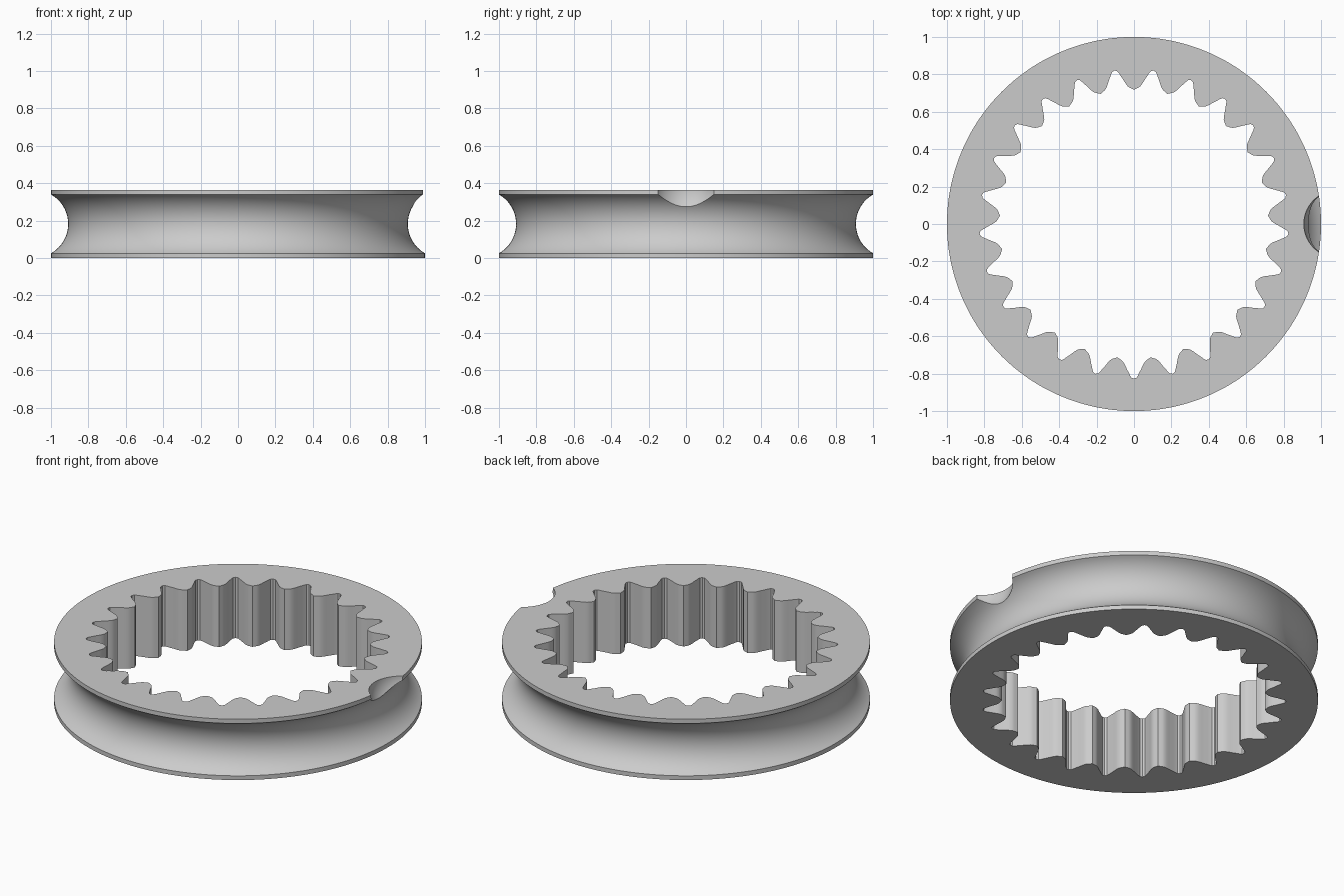
import bpy, bmesh, math

if "Cube" in bpy.data.objects:
    bpy.data.objects.remove(bpy.data.objects["Cube"])

TEETH = 25
PITCH = 2 * math.pi / TEETH
HEIGHT = 0.365
RIM = 0.022          # thickness of each flat rim band
GROOVE_R = 0.18      # radius of the concave outer groove
GROOVE_DEPTH = 0.092

grey = bpy.data.materials.new("plain_grey")
grey.diffuse_color = (0.6, 0.6, 0.6, 1)
grey.use_nodes = True
grey.node_tree.nodes["Principled BSDF"].inputs["Base Color"].default_value = grey.diffuse_color

# Half of one tooth gap: (distance from the axis, half width)
gap = [(0.827, 0), (0.822, 0.013), (0.81, 0.021), (0.795, 0.028), (0.78, 0.036),
       (0.765, 0.043), (0.75, 0.050), (0.735, 0.059), (0.726, 0.069), (0.720, 0.079)]
half = [(math.hypot(a, w), math.atan2(w, a)) for a, w in gap]
one_gap = [(r, -t) for r, t in reversed(half[1:])] + half + [(0.718, PITCH / 2)]
inner = [(r, -math.pi / 2 + k * PITCH + t) for k in range(TEETH) for r, t in one_gap]

# Outer section: rim, concave arc, rim
mid = HEIGHT / 2
centre = 1 - GROOVE_DEPTH + GROOVE_R
reach = math.acos((centre - 1) / GROOVE_R)
section = [(1, 0)]
for i in range(25):
    a = -reach + 2 * reach * i / 24
    section.append((centre - GROOVE_R * math.cos(a), mid + GROOVE_R * math.sin(a)))
section.append((1, HEIGHT))

# Ring body: toothed bore bridged to the grooved outside
bm = bmesh.new()


def loop(points, z):
    return [bm.verts.new((r * math.cos(t), r * math.sin(t), z)) for r, t in points]


loops = [loop(inner, 0)]
loops += [loop([(r, t) for _, t in inner], z) for r, z in section]
loops.append(loop(inner, HEIGHT))
n = len(inner)
for la, lb in zip(loops, loops[1:] + loops[:1]):
    for i in range(n):
        j = (i + 1) % n
        bm.faces.new((la[i], la[j], lb[j], lb[i]))
bmesh.ops.recalc_face_normals(bm, faces=bm.faces)
mesh = bpy.data.meshes.new("toothed_ring")
bm.to_mesh(mesh)
bm.free()
ring = bpy.data.objects.new("toothed_ring", mesh)
bpy.context.collection.objects.link(ring)
mesh.materials.append(grey)

# Ball-shaped notch in the upper rim
bpy.ops.mesh.primitive_uv_sphere_add(segments=96, ring_count=48, radius=GROOVE_R,
                                     location=(centre, 0, HEIGHT + 0.0013))
cutter = bpy.context.object
cutter.name = "notch_cutter"
cutter.data.materials.append(grey)
cutter.hide_render = True

mod = ring.modifiers.new("notch", 'BOOLEAN')
mod.operation = 'DIFFERENCE'
mod.solver = 'EXACT'
mod.object = cutter
bpy.ops.object.select_all(action='DESELECT')
ring.select_set(True)
bpy.context.view_layer.objects.active = ring
bpy.ops.object.modifier_apply(modifier=mod.name)
bpy.data.objects.remove(cutter)
bpy.ops.object.shade_smooth_by_angle(angle=math.radians(35))
